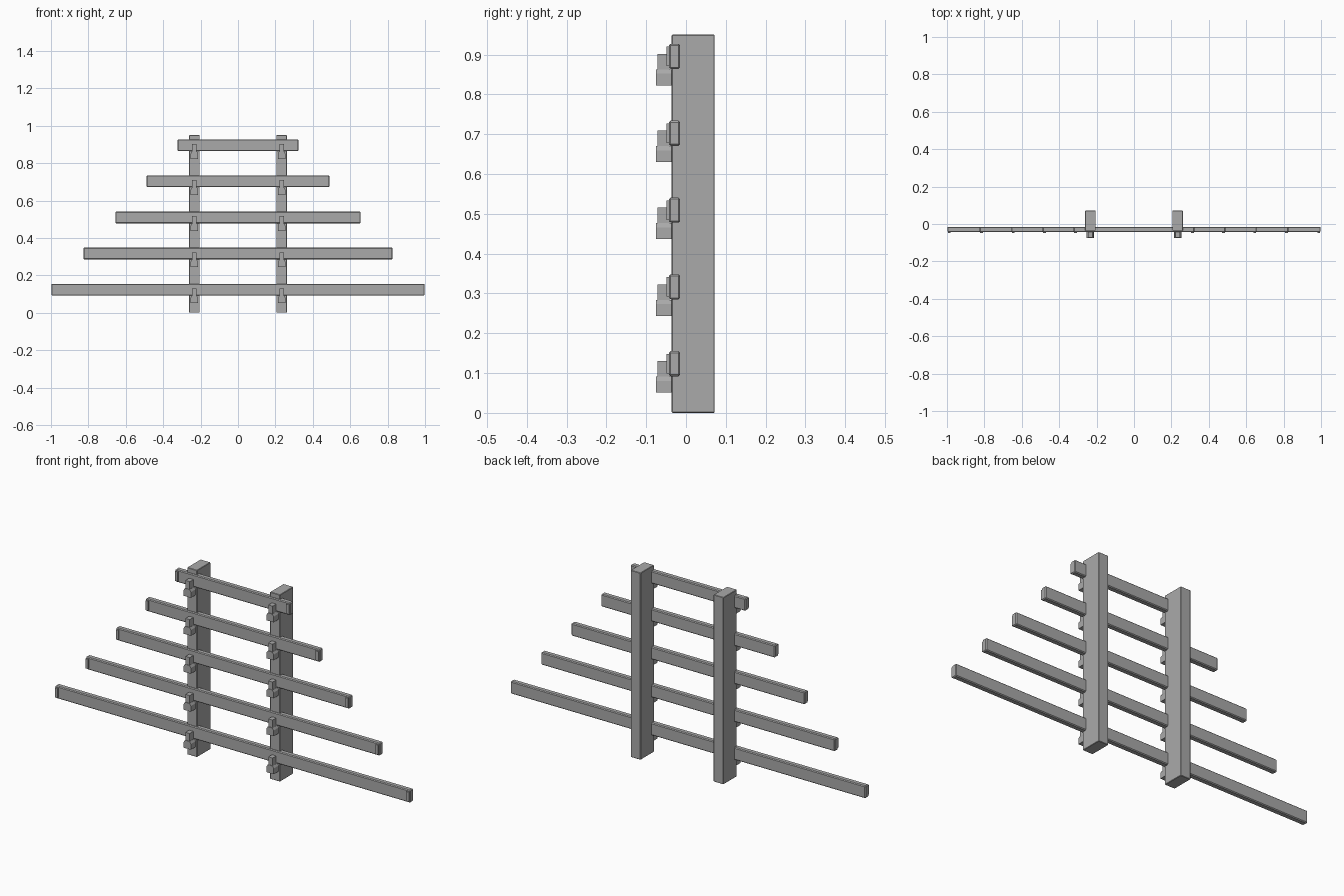
import bpy
import bmesh

if "Cube" in bpy.data.objects:
    bpy.data.objects.remove(bpy.data.objects["Cube"], do_unlink=True)

grey = bpy.data.materials.new("plain grey")
grey.use_nodes = True
COLOR = (0.4, 0.4, 0.4, 1)
grey.diffuse_color = COLOR
grey.node_tree.nodes["Principled BSDF"].inputs["Base Color"].default_value = COLOR


def prism(name, outline, y0, y1, bevel=0):
    """Extrude an (x, z) outline from y0 to y1."""
    bm = bmesh.new()
    face = bm.faces.new([bm.verts.new((x, y0, z)) for x, z in outline])
    out = bmesh.ops.extrude_face_region(bm, geom=[face])
    for v in out["geom"]:
        if isinstance(v, bmesh.types.BMVert):
            v.co.y = y1
    bmesh.ops.recalc_face_normals(bm, faces=bm.faces)
    mesh = bpy.data.meshes.new(name)
    bm.to_mesh(mesh)
    bm.free()
    mesh.materials.append(grey)
    obj = bpy.data.objects.new(name, mesh)
    bpy.context.collection.objects.link(obj)
    if bevel:
        mod = obj.modifiers.new("Bevel", "BEVEL")
        mod.width = bevel
        mod.segments = 1
    return obj


def box(name, x0, x1, y0, y1, z0, z1, bevel=0):
    return prism(name, [(x0, z0), (x1, z0), (x1, z1), (x0, z1)], y0, y1, bevel)


POST_X = 0.233
SIDES = (("left", 1), ("right", -1))

# Upright posts
for side, s in SIDES:
    c = s * POST_X
    box(f"post_{side}", c - 0.028, c + 0.028, -0.036, 0.072, 0, 0.95, 0.002)

# Rails shortening toward the top, with end lips and support brackets
for i, half in enumerate((0.998, 0.826, 0.656, 0.489, 0.323)):
    z = 0.092 + i * 0.193
    box(f"rail_{i + 1}", -half, half, -0.043, -0.015, z, z + 0.063, 0.004)
    for side, s in SIDES:
        tip, inner = s * (half - 0.003), s * (half - 0.018)
        box(f"rail_lip_{side}_{i + 1}", min(tip, inner), max(tip, inner),
            -0.049, -0.042, z + 0.007, z + 0.056)
        c = s * POST_X
        # Wide foot below the rail, narrow tongue in front of it
        foot = [(c - 0.02, z - 0.041), (c + 0.02, z - 0.041),
                (c + 0.02, z - 0.012), (c + 0.013, z - 0.001),
                (c - 0.013, z - 0.001), (c - 0.02, z - 0.012)]
        prism(f"bracket_foot_{side}_{i + 1}", foot, -0.075, -0.035)
        box(f"bracket_tongue_{side}_{i + 1}", c - 0.012, c + 0.012,
            -0.072, -0.042, z - 0.004, z + 0.038)
